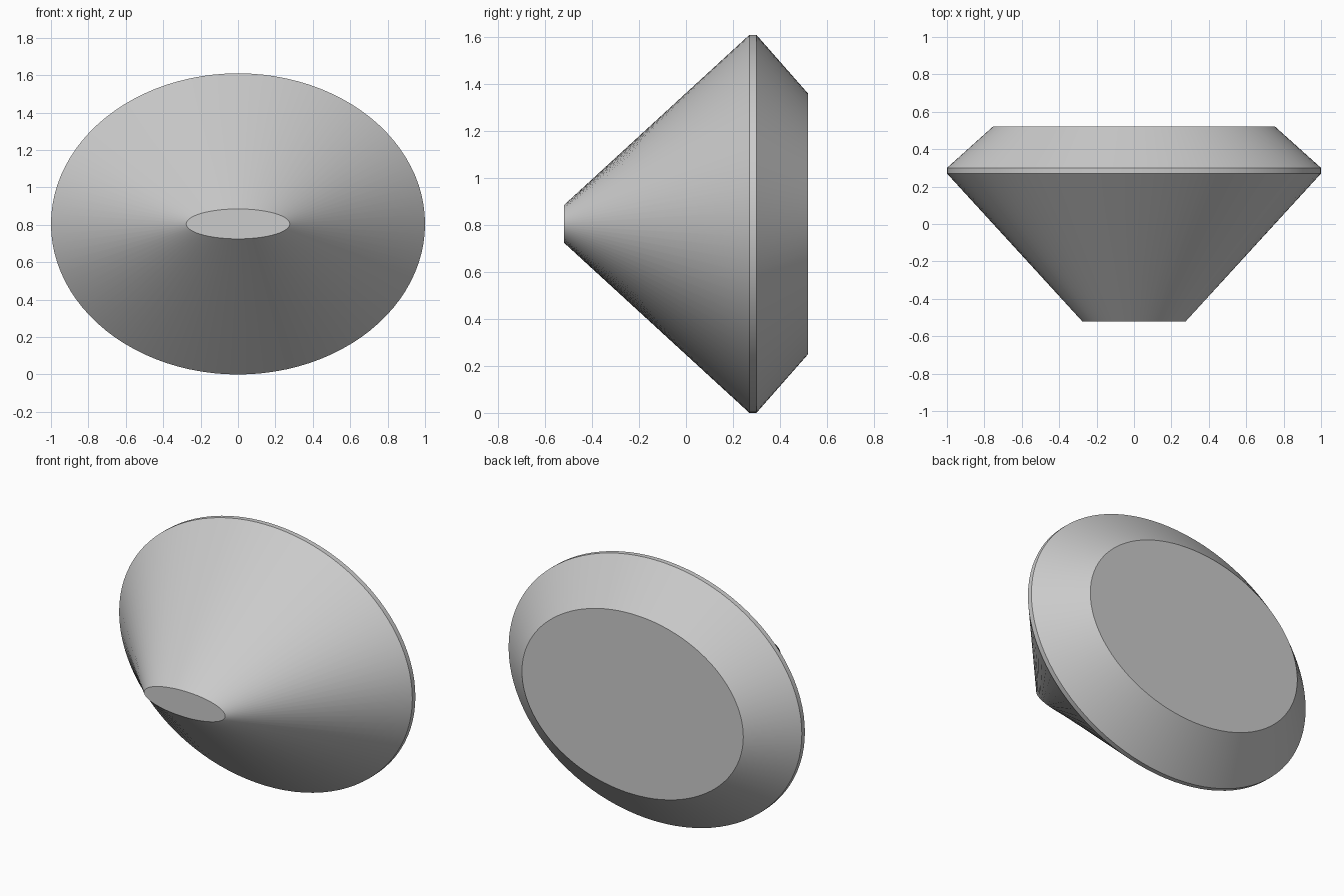
import bpy
import bmesh
from math import cos, sin, pi, radians

cube = bpy.data.objects.get("Cube")
if cube:
    bpy.data.objects.remove(cube, do_unlink=True)

SEGMENTS = 96
MID_Z = 0.805

# Plain grey material
grey = bpy.data.materials.new("light grey")
grey.use_nodes = True
colour = (0.6, 0.6, 0.6, 1)
grey.diffuse_color = colour
grey.node_tree.nodes["Principled BSDF"].inputs["Base Color"].default_value = colour

# Elliptical sections from front to back: y, half width, half height
sections = [
    (-0.52, 0.277, 0.08),    # front tip
    (0.27, 1.0, 0.805),      # rim front edge
    (0.30, 1.0, 0.805),      # rim back edge
    (0.52, 0.755, 0.555),    # back plate
]


def ellipse(bm, y, rx, rz):
    angles = [2 * pi * i / SEGMENTS for i in range(SEGMENTS)]
    return [bm.verts.new((rx * cos(a), y, MID_Z + rz * sin(a))) for a in angles]


# Loft the sections and cap both ends
bm = bmesh.new()
rings = [ellipse(bm, *s) for s in sections]
for lower, upper in zip(rings, rings[1:]):
    for i in range(SEGMENTS):
        j = (i + 1) % SEGMENTS
        bm.faces.new((lower[i], lower[j], upper[j], upper[i]))
bm.faces.new(rings[0])
bm.faces.new(rings[-1])
bmesh.ops.recalc_face_normals(bm, faces=bm.faces[:])

mesh = bpy.data.meshes.new("tapered_body")
bm.to_mesh(mesh)
bm.free()
mesh.materials.append(grey)
body = bpy.data.objects.new("tapered_body", mesh)
bpy.context.collection.objects.link(body)

# Smooth sides with crisp rim and cap edges
bpy.ops.object.select_all(action="DESELECT")
body.select_set(True)
bpy.context.view_layer.objects.active = body
bpy.ops.object.shade_smooth_by_angle(angle=radians(25))
